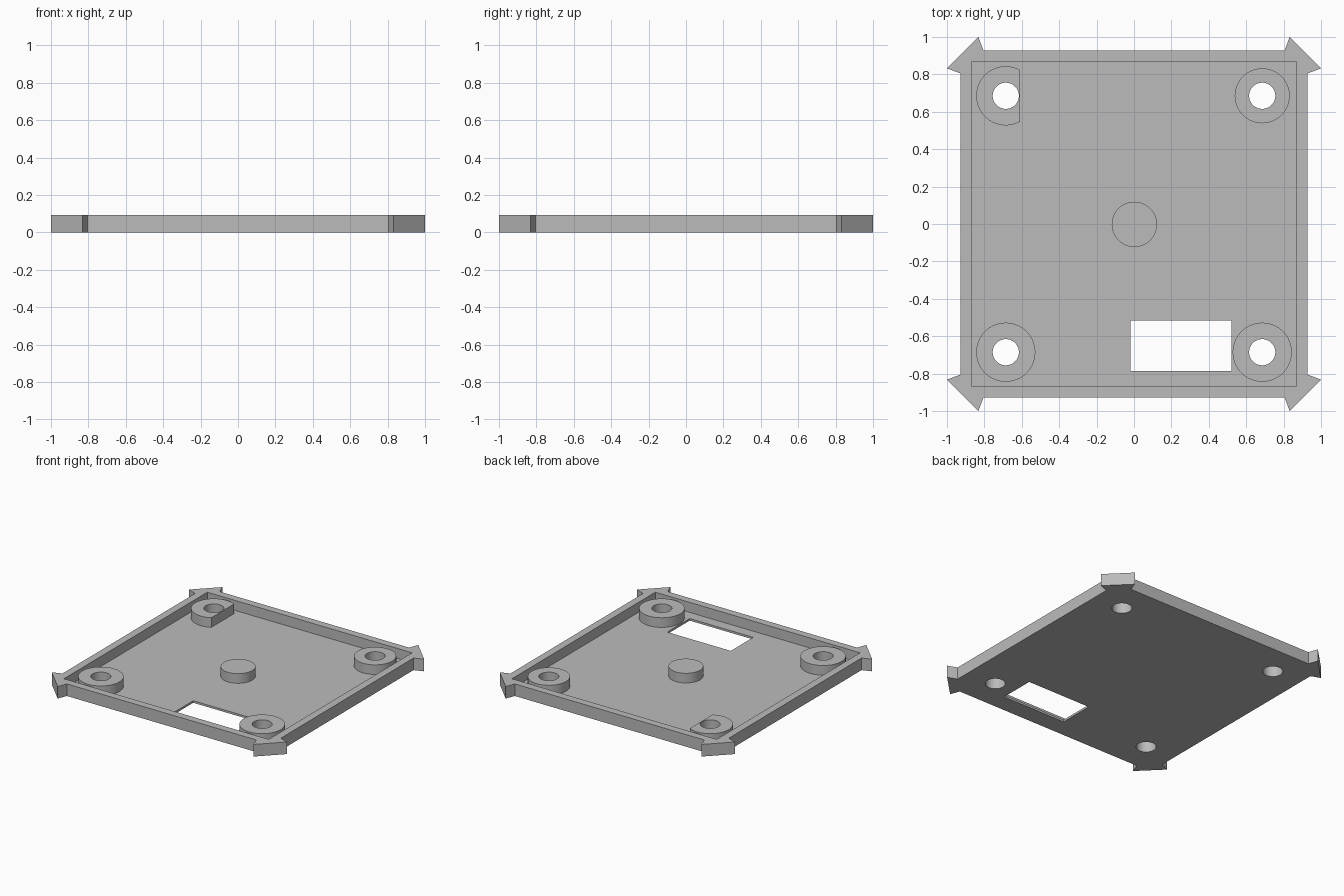
import bpy
import bmesh
from math import pi, cos, sin, acos, radians

cube = bpy.data.objects.get("Cube")
if cube:
    bpy.data.objects.remove(cube, do_unlink=True)

grey = bpy.data.materials.new("plain_grey")
grey.use_nodes = True
GREY = (0.5, 0.5, 0.5, 1)
grey.diffuse_color = GREY
grey.node_tree.nodes["Principled BSDF"].inputs["Base Color"].default_value = GREY

RIM_Z, FLOOR_Z, BOSS_Z = 0.093, 0.016, 0.09
HOLE_R, SEGMENTS = 0.07, 64


# Outlines, all counter-clockwise
def rect(x0, y0, x1, y1):
    return [(x0, y0), (x1, y0), (x1, y1), (x0, y1)]


def circle(x, y, r, start=0.0):
    """Full circle, or an arc closed by a flat on its +x side."""
    n = SEGMENTS
    span = 2 * pi - 2 * start
    count = n + 1 if start else n
    return [(x + r * cos(start + span * i / n), y + r * sin(start + span * i / n))
            for i in range(count)]


def tray_outline():
    """Square with a flared ear on every corner."""
    side, root, tip = 0.928, 0.805, 0.832
    corner = [(side, root), (1, tip), (tip, 1), (root, side)]
    points = []
    for _ in range(4):
        points += corner
        corner = [(-y, x) for x, y in corner]
    return points


# Surface builders
def sheet(bm, loops, z, up=True):
    """Flat face bounded by the first loop, with the others as holes."""
    edges = []
    for loop in loops:
        vs = [bm.verts.new((x, y, z)) for x, y in loop]
        edges += [bm.edges.new((vs[i - 1], vs[i])) for i in range(len(vs))]
    filled = bmesh.ops.triangle_fill(bm, use_beauty=True, edges=edges, normal=(0, 0, 1))
    for f in filled["geom"]:
        if isinstance(f, bmesh.types.BMFace):
            f.normal_update()
            if (f.normal.z > 0) != up:
                f.normal_flip()


def wall(bm, loop, z0, z1, inward=False):
    low = [bm.verts.new((x, y, z0)) for x, y in loop]
    high = [bm.verts.new((x, y, z1)) for x, y in loop]
    for i in range(len(loop)):
        face = bm.faces.new((low[i - 1], low[i], high[i], high[i - 1]))
        if inward:
            face.normal_flip()


def finish(bm, name):
    bmesh.ops.remove_doubles(bm, verts=bm.verts, dist=0.0001)
    mesh = bpy.data.meshes.new(name)
    bm.to_mesh(mesh)
    bm.free()
    mesh.materials.append(grey)
    mesh.shade_smooth()
    mesh.set_sharp_from_angle(angle=radians(30))
    bpy.context.collection.objects.link(bpy.data.objects.new(name, mesh))


# Screw bosses: name, x sign, y sign, radius, start angle of the flat
P = 0.6855
bosses = [
    ("back_right_boss", -1, 1, 0.158, acos(0.076 / 0.158)),
    ("back_left_boss", 1, 1, 0.147, 0),
    ("front_right_boss", -1, -1, 0.158, 0),
    ("front_left_boss", 1, -1, 0.158, 0),
]
boss_outlines, screw_holes = [], []
for name, sx, sy, r, start in bosses:
    outer = circle(sx * P, sy * P, r, start)
    hole = circle(sx * P, sy * P, HOLE_R)
    boss_outlines.append(outer)
    screw_holes.append(hole)
    bm = bmesh.new()
    sheet(bm, [outer, hole], BOSS_Z)
    wall(bm, outer, FLOOR_Z, BOSS_Z)
    wall(bm, hole, 0, BOSS_Z, inward=True)
    finish(bm, name)

# Solid centre post
post = circle(0.002, -0.002, 0.121)
bm = bmesh.new()
sheet(bm, [post], BOSS_Z)
wall(bm, post, FLOOR_Z, BOSS_Z)
finish(bm, "centre_post")

# Tray: underside, recessed floor, rim and window opening
outline = tray_outline()
pocket = rect(-0.87, -0.87, 0.87, 0.87)
window = rect(-0.02, -0.787, 0.52, -0.515)
bm = bmesh.new()
sheet(bm, [outline, window] + screw_holes, 0, up=False)
sheet(bm, [pocket, window, post] + boss_outlines, FLOOR_Z)
sheet(bm, [outline, pocket], RIM_Z)
wall(bm, outline, 0, RIM_Z)
wall(bm, pocket, FLOOR_Z, RIM_Z, inward=True)
wall(bm, window, 0, FLOOR_Z, inward=True)
finish(bm, "tray")
